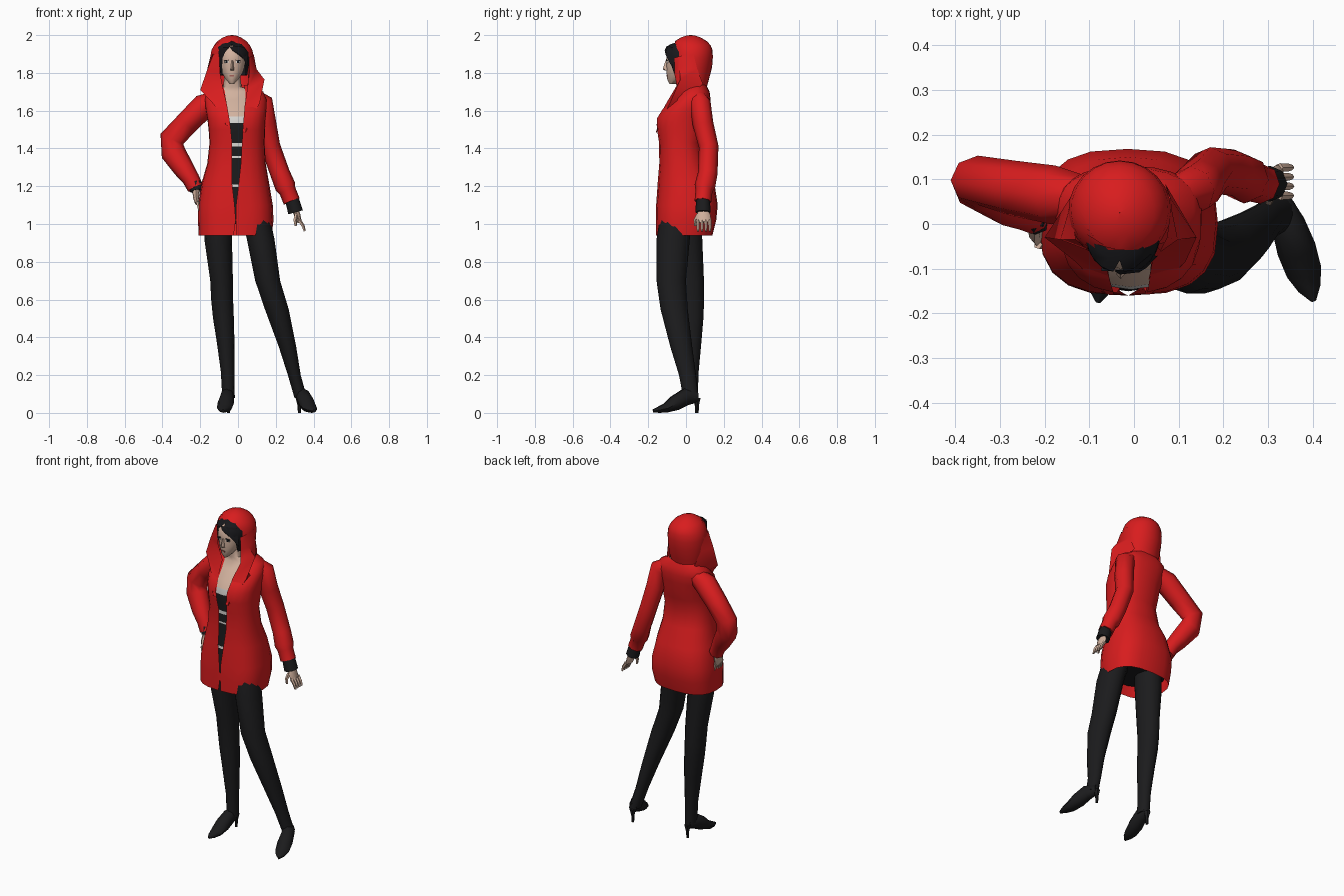
import bpy, bmesh, math
from mathutils import Vector

def material(name, rgb):
    m = bpy.data.materials.new(name)
    m.diffuse_color = (*rgb, 1)
    return m

RED = material("red cloth", (0.69, 0.012, 0.013))
BLACK = material("black fabric", (0.011, 0.011, 0.012))
HAIR = material("dark hair", (0.009, 0.009, 0.011))
SKIN = material("skin", (0.64, 0.44, 0.34))
PALE = material("pale trim", (0.72, 0.70, 0.67))
LIP = material("lips", (0.36, 0.12, 0.10))

def grid(name, rows, mats, closed=False, caps=False, rule=None):
    """Skin a list of point rows with quads."""
    bm = bmesh.new()
    vs = [[bm.verts.new(p) for p in row] for row in rows]
    n = len(rows[0])
    for a, b in zip(vs, vs[1:]):
        for i in range(n if closed else n - 1):
            j = (i + 1) % n
            bm.faces.new((a[i], a[j], b[j], b[i]))
    if caps:
        bm.faces.new(vs[0])
        bm.faces.new(vs[-1])
    bmesh.ops.remove_doubles(bm, verts=bm.verts, dist=0.0005)
    bmesh.ops.recalc_face_normals(bm, faces=bm.faces)
    if rule:
        for f in bm.faces:
            f.material_index = rule(f.calc_center_median())
    me = bpy.data.meshes.new(name)
    bm.to_mesh(me)
    bm.free()
    for m in mats:
        me.materials.append(m)
    ob = bpy.data.objects.new(name, me)
    bpy.context.collection.objects.link(ob)
    return ob

def loft(name, rings, mats, n=12, rule=None):
    """Closed body from horizontal rings (z, cx, cy, rx, ry)."""
    rows = [[(cx + rx * math.sin(2 * math.pi * i / n), cy - ry * math.cos(2 * math.pi * i / n), z)
             for i in range(n)] for z, cx, cy, rx, ry in rings]
    return grid(name, rows, mats, True, True, rule)

def power(v, p):
    return math.copysign(abs(v) ** p, v)

def shell(name, rings, mat, n=16, power_at=lambda z: 1.0):
    """Open-fronted garment from rings (z, cx, cy, rx, ry, half opening); power < 1 is boxier."""
    rows = []
    for z, cx, cy, rx, ry, w in rings:
        p = power_at(z)
        g = math.asin((w / rx) ** (1 / p))
        ang = [g + (2 * math.pi - 2 * g) * i / n for i in range(n + 1)]
        rows.append([(cx + rx * power(math.sin(a), p), cy - ry * power(math.cos(a), p), z) for a in ang])
    return grid(name, rows, [mat])

def tube(name, pts, mat, n=8, ref=(0, 1, 0)):
    """Limb along a path of (x, y, z, r_side, r_ref)."""
    P = [Vector(p[:3]) for p in pts]
    rows = []
    for k, p in enumerate(pts):
        t = (P[min(k + 1, len(P) - 1)] - P[max(k - 1, 0)]).normalized()
        u = t.cross(Vector(ref)).normalized()
        v = u.cross(t)
        rows.append([P[k] + u * p[3] * math.cos(2 * math.pi * i / n) + v * p[-1] * math.sin(2 * math.pi * i / n)
                     for i in range(n)])
    return grid(name, rows, [mat], True, True)

def plate(name, x, y, z, sx, sz, mat, tilt=0):
    bpy.ops.mesh.primitive_cube_add(size=1, location=(x, y, z), rotation=(0, tilt, 0))
    ob = bpy.context.object
    ob.name = name
    ob.scale = (sx, 0.008, sz)
    ob.data.materials.append(mat)

# Coat, open down the front
COAT = [(0.94, -0.015, -0.01, 0.193, 0.150, 0.008), (1.02, -0.012, 0.0, 0.200, 0.160, 0.0),
        (1.10, -0.014, 0.005, 0.198, 0.163, 0.004), (1.22, -0.014, 0.0, 0.178, 0.150, 0.018),
        (1.32, -0.008, -0.02, 0.155, 0.122, 0.023), (1.43, -0.005, -0.03, 0.146, 0.113, 0.026),
        (1.50, -0.006, -0.025, 0.150, 0.130, 0.032), (1.56, -0.008, -0.02, 0.155, 0.135, 0.038),
        (1.61, -0.010, 0.0, 0.162, 0.125, 0.045), (1.66, -0.012, 0.03, 0.164, 0.10, 0.052),
        (1.70, -0.015, 0.045, 0.150, 0.080, 0.055), (1.735, -0.025, 0.045, 0.095, 0.062, 0.055)]
shell("coat", COAT, RED, 20, lambda z: 0.74 if z < 1.2 else 0.85)

def body_ring(z):
    """Body section slightly inside the coat at height z."""
    for a, b in zip(COAT, COAT[1:]):
        if a[0] <= z <= b[0]:
            t = (z - a[0]) / (b[0] - a[0])
            c = [p + (q - p) * t for p, q in zip(a, b)]
            return (z, c[1], c[2], c[3] * 0.93, c[4] * 0.94)

# Shirt with pale bands, then trim and bare chest
BANDS = [(1.195, 1.21), (1.35, 1.36), (1.41, 1.43), (1.535, 1.57)]
zs = sorted([1.0, 1.10, 1.28, 1.48] + [z for b in BANDS for z in b])
loft("shirt", [body_ring(z) for z in zs], [BLACK, PALE], 18,
     lambda c: int(any(a < c.z < b for a, b in BANDS)))
loft("chest", [body_ring(z) for z in (1.57, 1.61, 1.66, 1.70)]
     + [(1.725, -0.03, 0.02, 0.05, 0.05), (1.80, -0.03, 0.0, 0.04, 0.045)], [SKIN], 18)

# Legs
loft("right_leg", [(1.05, -0.10, 0.0, 0.075, 0.085), (0.92, -0.105, 0.0, 0.073, 0.086),
                   (0.70, -0.087, 0.020, 0.060, 0.075), (0.60, -0.084, 0.026, 0.058, 0.070),
                   (0.50, -0.077, 0.027, 0.055, 0.065), (0.38, -0.066, 0.025, 0.047, 0.057),
                   (0.22, -0.055, 0.024, 0.036, 0.043), (0.08, -0.05, 0.022, 0.033, 0.040)], [BLACK], 12)
loft("left_leg", [(1.05, 0.09, -0.05, 0.075, 0.085), (0.92, 0.12, -0.068, 0.073, 0.088),
                  (0.70, 0.157, -0.078, 0.066, 0.078), (0.55, 0.205, -0.063, 0.063, 0.072),
                  (0.35, 0.262, -0.025, 0.046, 0.058), (0.20, 0.298, 0.008, 0.034, 0.045),
                  (0.08, 0.332, 0.026, 0.033, 0.040)], [BLACK], 12)

# Pointed heeled shoes
for side, heel, toe in (("right", (-0.05, 0.055), (-0.08, -0.175)), ("left", (0.325, 0.06), (0.402, -0.172))):
    path = []
    for t, z, w, h in ((0, 0.085, 0.022, 0.03), (0.25, 0.085, 0.038, 0.045), (0.5, 0.052, 0.044, 0.040),
                       (0.72, 0.025, 0.040, 0.025), (0.88, 0.016, 0.026, 0.016), (1, 0.010, 0.006, 0.008)):
        path.append((heel[0] + (toe[0] - heel[0]) * t, heel[1] + (toe[1] - heel[1]) * t, z, w, h))
    tube(side + "_shoe", path, BLACK, 8, (0, 0, 1))
    tube(side + "_heel", [(*heel, 0.08, 0.02), (*heel, 0.04, 0.010), (*heel, 0.0, 0.008)], BLACK, 6)

# Sleeves
tube("right_sleeve", [(-0.10, 0.06, 1.665, 0.045), (-0.18, 0.065, 1.625, 0.066), (-0.27, 0.08, 1.535, 0.062),
                      (-0.350, 0.098, 1.450, 0.066, 0.055), (-0.342, 0.085, 1.375, 0.066, 0.055),
                      (-0.285, 0.05, 1.29, 0.055), (-0.25, 0.032, 1.24, 0.046),
                      (-0.225, 0.02, 1.19, 0.043)], RED)
tube("left_sleeve", [(0.075, 0.06, 1.685, 0.035), (0.13, 0.075, 1.645, 0.055), (0.148, 0.09, 1.53, 0.055),
                     (0.172, 0.12, 1.41, 0.052), (0.222, 0.115, 1.27, 0.052), (0.25, 0.10, 1.20, 0.055),
                     (0.262, 0.095, 1.175, 0.045), (0.284, 0.09, 1.12, 0.045)], RED)

# Black under-cuffs and hands
tube("right_cuff", [(-0.228, 0.02, 1.22, 0.034), (-0.219, 0.008, 1.175, 0.033)], BLACK)
tube("left_cuff", [(0.28, 0.09, 1.15, 0.036), (0.305, 0.09, 1.062, 0.040)], BLACK)
tube("right_palm", [(-0.222, 0.01, 1.18, 0.02, 0.026), (-0.222, -0.005, 1.14, 0.016, 0.038),
                    (-0.215, -0.015, 1.11, 0.013, 0.036)], SKIN)
tube("left_palm", [(0.304, 0.09, 1.075, 0.018, 0.024), (0.315, 0.092, 1.045, 0.016, 0.038),
                   (0.326, 0.095, 1.01, 0.012, 0.038)], SKIN)
for i in range(4):
    o = 0.021 * (i - 1.5)
    tube("right_finger", [(-0.215, -0.015 + o, 1.12, 0.010), (-0.205, -0.018 + o, 1.07, 0.006)], SKIN, 5)
    tube("left_finger", [(0.325, 0.095 + o, 1.02, 0.010), (0.344, 0.095 + o, 0.99, 0.009),
                         (0.353, 0.095 + o, 0.962, 0.006)], SKIN, 5)
tube("left_thumb", [(0.308, 0.065, 1.05, 0.011), (0.302, 0.05, 1.02, 0.010), (0.305, 0.048, 0.99, 0.006)], SKIN, 5)

# Head, nose and face details
loft("head", [(1.742, -0.032, -0.068, 0.012, 0.02), (1.765, -0.032, -0.055, 0.034, 0.044),
              (1.80, -0.03, -0.035, 0.056, 0.068), (1.83, -0.03, -0.028, 0.066, 0.076),
              (1.87, -0.03, -0.025, 0.071, 0.080), (1.92, -0.03, -0.02, 0.070, 0.080),
              (1.945, -0.03, -0.01, 0.045, 0.055)], [SKIN], 14)
loft("nose", [(1.812, -0.03, -0.10, 0.011, 0.012), (1.82, -0.03, -0.105, 0.010, 0.018),
              (1.865, -0.03, -0.10, 0.005, 0.008)], [SKIN], 6)
plate("mouth", -0.032, -0.099, 1.785, 0.024, 0.008, LIP)
for s in (-1, 1):
    plate("eye_white", -0.03 + s * 0.03, -0.0985, 1.858, 0.022, 0.010, PALE)
    plate("pupil", -0.03 + s * 0.03, -0.1005, 1.858, 0.010, 0.011, HAIR)
    plate("eyelash", -0.03 + s * 0.03, -0.101, 1.866, 0.026, 0.004, HAIR, s * 0.15)

# Hair with a fringe swept to one side
shell("hair", [(1.785, -0.022, -0.02, 0.070, 0.075, 0.060), (1.84, -0.022, -0.022, 0.081, 0.086, 0.062),
               (1.88, -0.024, -0.022, 0.083, 0.090, 0.057), (1.91, -0.026, -0.022, 0.083, 0.091, 0.042),
               (1.935, -0.035, -0.02, 0.074, 0.088, 0.012), (1.952, -0.032, -0.012, 0.064, 0.070, 0.0),
               (1.966, -0.03, 0.01, 0.045, 0.05, 0.0), (1.970, -0.03, 0.01, 0.0004, 0.0004, 0.0)], HAIR)
grid("fringe", [[(-0.045, -0.104, 1.940), (0.0, -0.098, 1.942), (0.036, -0.068, 1.935)],
                [(-0.032, -0.113, 1.92), (0.012, -0.108, 1.895), (0.052, -0.072, 1.87)],
                [(-0.010, -0.110, 1.905), (0.028, -0.098, 1.875), (0.056, -0.068, 1.82)]], [HAIR])

# Hood, closed over the crown
shell("hood", [(1.70, -0.03, 0.045, 0.085, 0.058, 0.070), (1.76, -0.03, 0.04, 0.104, 0.080, 0.086),
               (1.83, -0.032, 0.03, 0.113, 0.108, 0.078), (1.88, -0.032, 0.03, 0.115, 0.112, 0.074),
               (1.92, -0.032, 0.031, 0.109, 0.110, 0.068), (1.947, -0.032, 0.028, 0.095, 0.102, 0.050),
               (1.968, -0.032, 0.026, 0.078, 0.084, 0.0), (1.988, -0.032, 0.025, 0.048, 0.052, 0.0),
               (1.998, -0.032, 0.025, 0.020, 0.022, 0.0), (2.0, -0.032, 0.025, 0.0004, 0.0004, 0.0)], RED, 18)

# Flared hood edges running down into lapels (back, outer, inner columns)
grid("right_lapel", [[(-0.143, 0.04, 1.90), (-0.130, -0.035, 1.90), (-0.100, -0.062, 1.90)],
                     [(-0.142, 0.06, 1.81), (-0.165, -0.035, 1.81), (-0.095, -0.062, 1.80)],
                     [(-0.12, 0.09, 1.73), (-0.20, -0.03, 1.71), (-0.075, -0.045, 1.70)],
                     [(-0.15, 0.0, 1.67), (-0.13, -0.085, 1.635), (-0.058, -0.11, 1.63)],
                     [(-0.065, -0.155, 1.53), (-0.060, -0.158, 1.52), (-0.045, -0.159, 1.52)]], [RED])
grid("left_lapel", [[(0.083, 0.04, 1.90), (0.074, -0.03, 1.89), (0.058, -0.060, 1.88)],
                    [(0.080, 0.06, 1.82), (0.098, -0.035, 1.82), (0.060, -0.062, 1.80)],
                    [(0.07, 0.09, 1.74), (0.14, -0.03, 1.765), (0.048, -0.045, 1.71)],
                    [(0.12, 0.0, 1.67), (0.115, -0.085, 1.64), (0.036, -0.11, 1.63)],
                    [(0.042, -0.153, 1.50), (0.038, -0.157, 1.48), (0.024, -0.158, 1.49)]], [RED])

# Soft shading with crisp creases
bpy.ops.object.select_all(action='SELECT')
bpy.context.view_layer.objects.active = bpy.data.objects["coat"]
bpy.ops.object.shade_smooth_by_angle(angle=math.radians(50))
